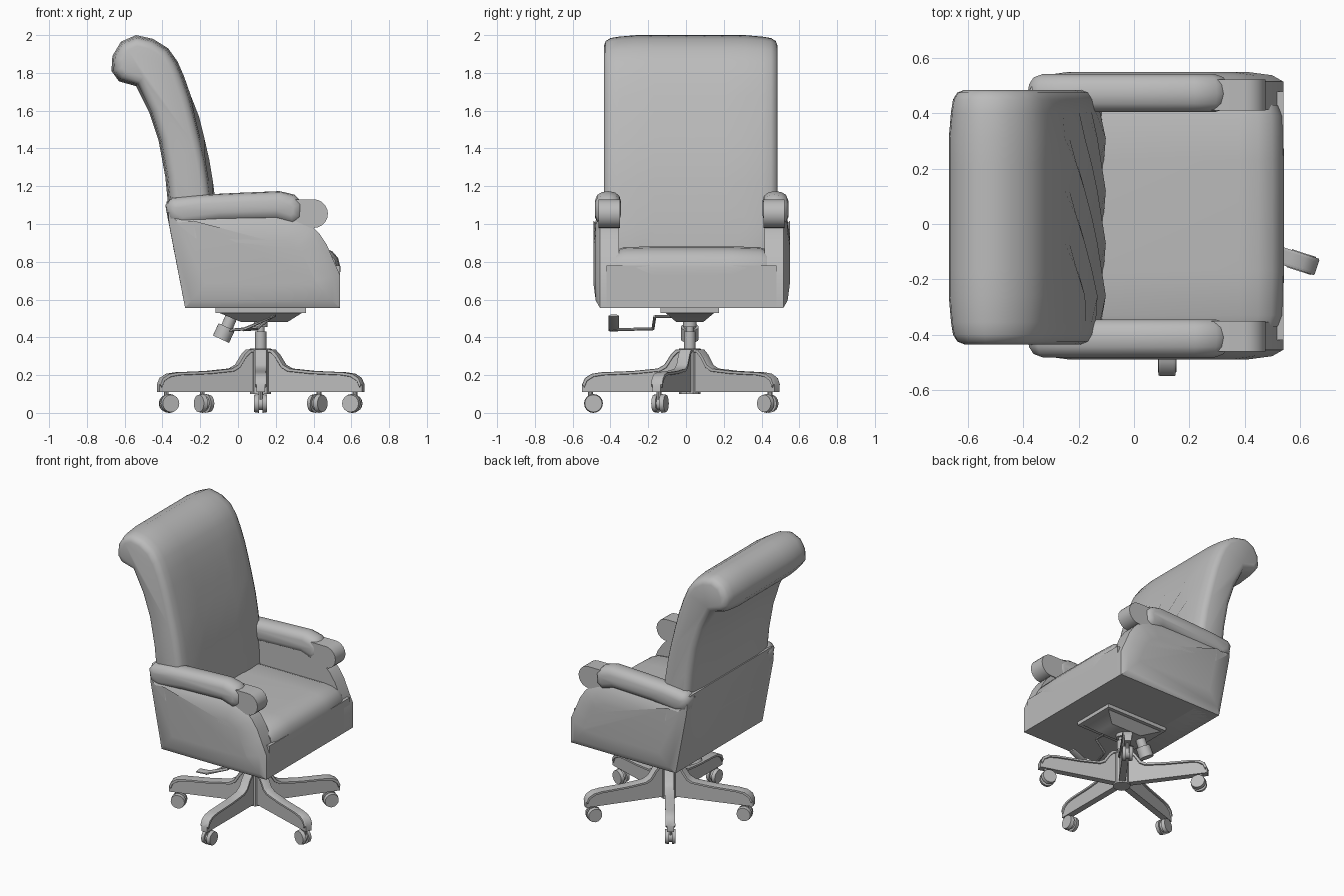
import bpy, bmesh, math
from mathutils import Vector, Matrix

cube = bpy.data.objects.get("Cube")
if cube:
    bpy.data.objects.remove(cube, do_unlink=True)

MID = 0.03                      # chair centre line
HUB = Vector((0.12, 0.02, 0))   # centre of the swivel base

grey = bpy.data.materials.new("plain grey")
grey.use_nodes = True
grey.diffuse_color = (0.5, 0.5, 0.5, 1)
grey.node_tree.nodes["Principled BSDF"].inputs["Base Color"].default_value = (0.5, 0.5, 0.5, 1)


def finish(name, bm, angle=35):
    bmesh.ops.recalc_face_normals(bm, faces=bm.faces)
    me = bpy.data.meshes.new(name)
    bm.to_mesh(me)
    bm.free()
    me.materials.append(grey)
    me.shade_smooth()
    me.set_sharp_from_angle(angle=math.radians(angle))
    ob = bpy.data.objects.new(name, me)
    bpy.context.collection.objects.link(ob)
    return ob


def inset(profile, d):
    """Move a counter-clockwise outline inwards by d."""
    out = []
    n = len(profile)
    for i in range(n):
        a, p, b = (Vector(profile[k % n]) for k in (i - 1, i, i + 1))
        u, v = (p - a).normalized(), (b - p).normalized()
        nu, nv = Vector((-u.y, u.x)), Vector((-v.y, v.x))
        out.append(p + (nu + nv) * d / max(1 + nu.dot(nv), 0.5))
    return out


def loft(name, profile, stations, tweak=None, matrix=None, angle=35):
    """Sweep an x-z outline along y; each station is (y, inset)."""
    bm = bmesh.new()
    rings = []
    for s, (y, d) in enumerate(stations):
        ring = []
        for j, p in enumerate(inset(profile, d)):
            dx = tweak(s, j, y) if tweak else 0
            ring.append(bm.verts.new((p.x + dx, y, p.y)))
        rings.append(ring)
    n = len(profile)
    for r, q in zip(rings, rings[1:]):
        for j in range(n):
            bm.faces.new((r[j], r[(j + 1) % n], q[(j + 1) % n], q[j]))
    bm.faces.new(rings[0])
    bm.faces.new(rings[-1])
    if matrix:
        bm.transform(matrix)
    return finish(name, bm, angle)


def sym(half):
    """Mirror stations given from the outside inwards."""
    return [(-y, d) for y, d in half] + [(y, d) for y, d in reversed(half)]


def rod(name, a, b, r1, r2=None, sides=16):
    a, b = Vector(a), Vector(b)
    bm = bmesh.new()
    bmesh.ops.create_cone(bm, cap_ends=True, segments=sides, radius1=r1,
                          radius2=r1 if r2 is None else r2, depth=(b - a).length)
    rot = (b - a).to_track_quat('Z', 'Y').to_matrix().to_4x4()
    bm.transform(Matrix.Translation((a + b) / 2) @ rot)
    return finish(name, bm)


SHIFT = Matrix.Translation((0, MID, 0))

# Seat box, rear shell and cushion
loft("seat_base", [(-0.28, 0.555), (0.54, 0.555), (0.54, 0.78), (-0.32, 0.78)],
     sym([(0.45, 0)]), matrix=SHIFT)
loft("rear_shell", [(-0.28, 0.555), (-0.1, 0.555), (-0.16, 1.12), (-0.38, 1.12), (-0.37, 1.02)],
     sym([(0.47, 0.01), (0.45, 0)]), matrix=SHIFT)
loft("seat_cushion", [(-0.2, 0.7), (0.538, 0.7), (0.543, 0.77), (0.53, 0.82), (0.5, 0.855),
                      (0.45, 0.875), (0.38, 0.882), (-0.2, 0.882)],
     sym([(0.4, 0.02), (0.36, 0.005), (0.2, 0)]), matrix=SHIFT, angle=50)

# Tufted backrest with rolled headrest
front = [(-0.11, 0.86), (-0.115, 0.98), (-0.13, 1.1), (-0.145, 1.22), (-0.165, 1.34),
         (-0.19, 1.45), (-0.22, 1.57), (-0.25, 1.68), (-0.285, 1.78)]
roll = [(-0.32, 1.86), (-0.37, 1.93), (-0.45, 1.98), (-0.54, 2.0), (-0.62, 1.965),
        (-0.665, 1.89), (-0.67, 1.81), (-0.63, 1.755), (-0.54, 1.73)]
rear = [(-0.47, 1.59), (-0.42, 1.44), (-0.385, 1.25), (-0.37, 1.1), (-0.34, 0.86)]


def tuft(s, j, y):
    if 0 < j < 7 and abs(y) < 0.31:
        return 0.013 if (s + j) % 2 else -0.013
    return 0


inner = [(0.095 * k, 0) for k in range(-3, 4)]
edge = [(0.46, 0.055), (0.45, 0.03), (0.425, 0.015), (0.38, 0.008)]
loft("backrest", front + roll + rear,
     [(-y, d) for y, d in edge] + inner + [(y, d) for y, d in reversed(edge)],
     tweak=tuft, matrix=Matrix.Translation((0, 0.025, 0)), angle=45)

# Arms: side panel, padded rest and front scroll, mirrored
panel = [(-0.28, 0.555), (0.54, 0.555), (0.54, 0.73), (0.5, 0.82), (0.47, 0.89), (0.43, 0.95),
         (0.39, 0.99), (0.28, 1.04), (-0.37, 1.06), (-0.365, 1.0)]
pad = [(-0.37, 1.02), (-0.3, 0.985), (-0.1, 1.01), (0.2, 1.02), (0.29, 0.99), (0.34, 1.03),
       (0.345, 1.11), (0.3, 1.155), (0.22, 1.174), (0, 1.165), (-0.2, 1.155), (-0.35, 1.14),
       (-0.385, 1.1)]
scroll = [(0.28, 0.98)] + [(0.4 + 0.076 * math.cos(t), 1.055 + 0.076 * math.sin(t))
                           for t in (math.pi * (k / 10 - 0.5) for k in range(11))] + [(0.28, 1.131)]
for side, sign in (("left", 1), ("right", -1)):
    flip = SHIFT @ Matrix.Scale(sign, 4, (0, 1, 0))
    loft(side + "_arm_panel", panel, [(0.385, 0), (0.485, 0), (0.508, 0.04), (0.52, 0.13)],
         matrix=flip)
    loft(side + "_arm_pad", pad, [(0.375, 0.05), (0.383, 0.025), (0.405, 0.007), (0.44, 0),
                                  (0.475, 0.005), (0.5, 0.02), (0.512, 0.05)],
         matrix=flip, angle=55)
    loft(side + "_arm_scroll", scroll, [(0.38, 0), (0.492, 0)], matrix=flip)

# Swivel mechanism under the seat
bm = bmesh.new()
for z, cx, hx, hy in ((0.48, 0.14, 0.12, 0.07), (0.53, 0.12, 0.22, 0.13),
                      (0.53, 0.12, 0.24, 0.155), (0.557, 0.12, 0.24, 0.155)):
    for sx, sy in ((-1, -1), (1, -1), (1, 1), (-1, 1)):
        bm.verts.new((cx + sx * hx, HUB.y + sy * hy, z))
bm.verts.ensure_lookup_table()
v = bm.verts
for a in range(0, 12, 4):
    for k in range(4):
        m = (k + 1) % 4
        bm.faces.new((v[a + k], v[a + m], v[a + 4 + m], v[a + 4 + k]))
bm.faces.new(v[0:4])
bm.faces.new(v[12:16])
finish("tilt_mechanism", bm)

# Gas column and hub
for name, z0, z1, r, sides in (("hub", 0.1, 0.34, 0.058, 10), ("column_sleeve", 0.33, 0.43, 0.03, 16),
                               ("column_rod", 0.42, 0.46, 0.02, 16), ("column_socket", 0.455, 0.5, 0.036, 16)):
    rod(name, HUB + Vector((0, 0, z0)), HUB + Vector((0, 0, z1)), r, sides=sides)

# Tension knob and height lever
rod("tension_stem", (-0.02, HUB.y, 0.54), (-0.06, HUB.y, 0.46), 0.022)
rod("tension_collar", (-0.035, HUB.y, 0.51), (-0.06, HUB.y, 0.45), 0.032)
rod("tension_knob", (-0.06, HUB.y, 0.455), (-0.09, HUB.y, 0.39), 0.047)
path = [(0.18, -0.04, 0.51), (0.18, -0.165, 0.51), (0.1, -0.175, 0.445), (0.03, -0.4, 0.44)]
for k in range(3):
    rod("lever_rod_%d" % (k + 1), path[k], path[k + 1], 0.008, sides=8)
loft("lever_paddle", [(-0.05, 0.43), (0.04, 0.437), (0.2, 0.51), (0.2, 0.52), (0.03, 0.452),
                      (-0.04, 0.446)], [(-0.41, 0.004), (-0.4, 0), (-0.365, 0), (-0.355, 0.004)])

# Five legs with raised top trim and twin-wheel casters
crest = [(0.57, 0.15), (0.555, 0.185), (0.52, 0.207), (0.47, 0.215), (0.3, 0.222), (0.17, 0.235),
         (0.135, 0.255), (0.1, 0.31), (0.075, 0.335), (0.02, 0.34)]
leg = [(0.02, 0.11), (0.57, 0.11)] + crest
trim = crest + [(x - 0.012, z - 0.016) for x, z in reversed(crest)]
for i in range(5):
    m = Matrix.Translation(HUB) @ Matrix.Rotation(math.radians(72 * i - 90), 4, 'Z')
    tag = "_%d" % (i + 1)
    loft("leg" + tag, leg, sym([(0.022, 0)]), matrix=m)
    loft("leg_trim" + tag, trim, sym([(0.031, 0.002), (0.026, 0)]), matrix=m)
    rod("caster_stem" + tag, m @ Vector((0.525, 0, 0.06)), m @ Vector((0.525, 0, 0.125)), 0.013, sides=10)
    rod("caster_axle" + tag, m @ Vector((0.51, -0.015, 0.05)), m @ Vector((0.51, 0.015, 0.05)), 0.035)
    for s in (-1, 1):
        rod("caster_wheel%s_%s" % (tag, "a" if s < 0 else "b"), m @ Vector((0.51, 0.01 * s, 0.05)),
            m @ Vector((0.51, 0.034 * s, 0.05)), 0.05, 0.046)
